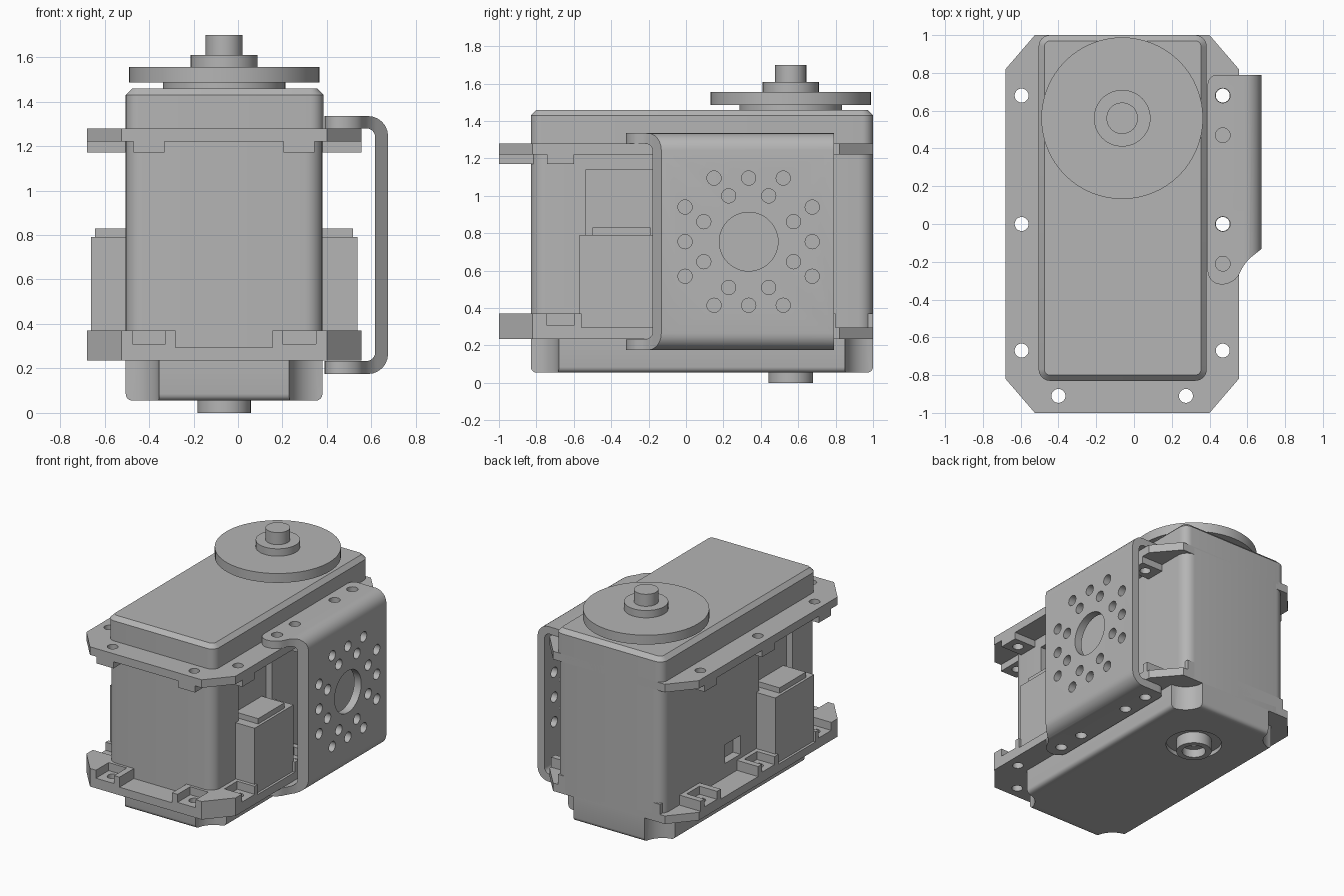
import bpy, bmesh, math
from mathutils import Vector, Matrix

if "Cube" in bpy.data.objects:
    bpy.data.objects.remove(bpy.data.objects["Cube"], do_unlink=True)

grey = bpy.data.materials.new("mid grey")
grey.use_nodes = True
COLOUR = (0.46, 0.46, 0.46, 1)
grey.diffuse_color = COLOUR
grey.node_tree.nodes["Principled BSDF"].inputs["Base Color"].default_value = COLOUR

CX, SHAFT_Y = -0.0625, 0.56      # centre line of the case, shaft position
X0, X1, Y0, Y1 = -0.505, 0.38, -0.83, 1.0


def prism(bm, pts, axis, lo, hi):
    """Extrude a 2D outline along an axis."""
    place = {"x": lambda a, b, h: (h, a, b),
             "y": lambda a, b, h: (a, h, b),
             "z": lambda a, b, h: (a, b, h)}[axis]
    low = [bm.verts.new(place(a, b, lo)) for a, b in pts]
    high = [bm.verts.new(place(a, b, hi)) for a, b in pts]
    n = len(pts)
    faces = [bm.faces.new(low), bm.faces.new(high)]
    for i in range(n):
        j = (i + 1) % n
        faces.append(bm.faces.new((low[i], low[j], high[j], high[i])))
    bmesh.ops.recalc_face_normals(bm, faces=faces)


def rounded(pts, radii, steps=6):
    """Round the corners of an outline with quadratic arcs."""
    out = []
    for i, p in enumerate(pts):
        p = Vector(p)
        r = radii[i] if isinstance(radii, (list, tuple)) else radii
        if r == 0:
            out.append(tuple(p))
            continue
        a = p + (Vector(pts[i - 1]) - p).normalized() * r
        b = p + (Vector(pts[(i + 1) % len(pts)]) - p).normalized() * r
        w0 = math.sqrt(0.5)
        for k in range(steps + 1):
            t = k / steps
            u, v, w = (1 - t) ** 2, 2 * t * (1 - t) * w0, t * t
            out.append(tuple((a * u + p * v + b * w) / (u + v + w)))
    return out


def rect(a0, a1, b0, b1):
    return [(a0, b0), (a1, b0), (a1, b1), (a0, b1)]


def circle(a, b, r, n=32):
    return [(a + r * math.cos(2 * math.pi * k / n),
             b + r * math.sin(2 * math.pi * k / n)) for k in range(n)]


def box(bm, x0, x1, y0, y1, z0, z1):
    prism(bm, rect(x0, x1, y0, y1), "z", z0, z1)


def finish(name, bm):
    mesh = bpy.data.meshes.new(name)
    bm.to_mesh(mesh)
    bm.free()
    mesh.materials.append(grey)
    ob = bpy.data.objects.new(name, mesh)
    bpy.context.scene.collection.objects.link(ob)
    return ob


def boolean(ob, cutter_bm, operation="DIFFERENCE"):
    cutter = finish("cutter", cutter_bm)
    mod = ob.modifiers.new("cut", "BOOLEAN")
    mod.operation, mod.solver, mod.object = operation, "EXACT", cutter
    dg = bpy.context.evaluated_depsgraph_get()
    ob.data = bpy.data.meshes.new_from_object(ob.evaluated_get(dg))
    ob.modifiers.clear()
    bpy.data.objects.remove(cutter, do_unlink=True)


def bevel_level(bm, z, width, segments):
    """Bevel the edges lying at one height."""
    edges = [e for e in bm.edges if all(abs(v.co.z - z) < 1e-4 for v in e.verts)]
    bmesh.ops.bevel(bm, geom=edges, offset=width, segments=segments,
                    profile=0.5, affect="EDGES")


# Middle case with a shallow panel on each side and a small window
bm = bmesh.new()
prism(bm, rounded(rect(X0, X1, Y0, Y1), 0.08), "z", 0.24, 1.27)
case = finish("middle_case", bm)
cut = bmesh.new()
for x in (X0, X1):
    box(cut, x - 0.05, x + 0.05, -0.535, -0.14, 0.6, 1.14)
box(cut, X0 - 0.05, X0 + 0.06, 0.08, 0.26, 0.4, 0.54)
boolean(case, cut)

# Top cover with chamfered rim
bm = bmesh.new()
prism(bm, rounded(rect(X0, X1 + 0.005, Y0, Y1), 0.06), "z", 1.26, 1.46)
bevel_level(bm, 1.46, 0.03, 1)
finish("top_cover", bm)

# Bottom cover with scooped corners and a ring recess
bm = bmesh.new()
prism(bm, rounded(rect(X0, X1, Y0, Y1), 0.06), "z", 0.055, 0.25)
bevel_level(bm, 0.055, 0.03, 4)
cover = finish("bottom_cover", bm)
cut = bmesh.new()
for x in (X0, X1):
    for y in (Y0, Y1):
        prism(cut, circle(x, y, 0.15), "z", -0.1, 0.236)
prism(cut, circle(CX, SHAFT_Y, 0.19, 48), "z", -0.1, 0.085)
boolean(cover, cut)

# Bottom bearing hub with stepped bore
bm = bmesh.new()
prism(bm, circle(CX, SHAFT_Y, 0.12, 48), "z", 0, 0.15)
hub = finish("bottom_hub", bm)
for r, depth in ((0.08, 0.06), (0.035, 0.12)):
    cut = bmesh.new()
    prism(cut, circle(CX, SHAFT_Y, r), "z", -0.05, depth)
    boolean(hub, cut)

# Mounting flanges
HOLES = [(x, y) for x in (-0.595, 0.47) for y in (0.68, 0, -0.67)]
FRONT = [(-0.4, -0.91), (0.275, -0.91)]
L, R, C = -0.68, 0.555, 0.155
outline = [(L + C, -1), (R - C, -1), (R, -0.82), (R, 0.82),
           (R - C, 1), (L + C, 1), (L, 0.82), (L, -0.82)]


def drill():
    bm = bmesh.new()
    for x, y in HOLES + FRONT:
        prism(bm, circle(x, y, 0.037, 24), "z", 0.1, 1.4)
    return bm


bm = bmesh.new()
prism(bm, outline, "z", 1.22, 1.28)
upper = finish("upper_flange", bm)
bm = bmesh.new()
for x, y in HOLES:
    a, b = (L, X0 + 0.02) if x < 0 else (X1 - 0.02, R)
    box(bm, a, b, y - 0.072, y + 0.072, 1.17, 1.24)
for x, y in FRONT:
    box(bm, x - 0.07, x + 0.07, -1, Y0 + 0.02, 1.17, 1.24)
boolean(upper, bm, "UNION")
boolean(upper, drill())

bm = bmesh.new()
prism(bm, outline, "z", 0.235, 0.37)
lower = finish("lower_flange", bm)
cut = bmesh.new()
# Low stretches between the raised mounts
for a, b in ((-0.8, X0 + 0.02), (X1 - 0.02, 0.8)):
    for y0, y1 in ((-0.56, -0.12), (0.12, 0.56), (0.8, 1.1)):
        box(cut, a, b, y0, y1, 0.295, 0.5)
box(cut, -0.28, 0.155, -1.1, Y0 + 0.02, 0.295, 0.5)
boolean(lower, cut)
cut = bmesh.new()
# Nut pockets open to the outside
for x, y in HOLES:
    a, b = (-0.8, x + 0.06) if x < 0 else (x - 0.06, 0.8)
    box(cut, a, b, y - 0.075, y + 0.075, 0.31, 0.5)
for x, y in FRONT:
    box(cut, x - 0.075, x + 0.075, -1.1, y + 0.06, 0.31, 0.5)
boolean(lower, cut)
boolean(lower, drill())

# Cable sockets on both sides
for name, x, s in (("right_socket", X0, -1), ("left_socket", X1, 1)):
    bm = bmesh.new()
    a, b = sorted((x - s * 0.06, x + s * 0.157))
    box(bm, a, b, -0.57, -0.11, 0.28, 0.79)
    a, b = sorted((x - s * 0.06, x + s * 0.137))
    box(bm, a, b, -0.5, -0.19, 0.78, 0.83)
    finish(name, bm)

# Output horn: collar, disc, boss and shaft
for name, r, z0, z1 in (("horn_collar", 0.275, 1.45, 1.49), ("horn_disc", 0.428, 1.485, 1.555),
                        ("horn_boss", 0.15, 1.55, 1.61), ("output_shaft", 0.083, 1.6, 1.7)):
    bm = bmesh.new()
    prism(bm, circle(CX, SHAFT_Y, r, 64), "z", z0, z1)
    finish(name, bm)

# Side bracket: bent strip trimmed by its plan outline
bm = bmesh.new()
strip = [(0.39, 0.175), (0.675, 0.175), (0.675, 1.335), (0.39, 1.335),
         (0.39, 1.28), (0.617, 1.28), (0.617, 0.233), (0.39, 0.233)]
prism(bm, rounded(strip, [0, 0.09, 0.09, 0, 0, 0.04, 0.04, 0]), "y", -0.4, 0.9)
bracket = finish("side_bracket", bm)
cut = bmesh.new()
plan = [(0.39, -0.32), (0.53, -0.32), (0.59, -0.2), (0.69, -0.12), (0.69, 0.79), (0.39, 0.79)]
prism(cut, rounded(plan, [0.07, 0.06, 0.04, 0, 0, 0.05]), "z", 0, 1.5)
boolean(bracket, cut, "INTERSECT")
cut = bmesh.new()
for y in (0.68, 0.47, 0, -0.21):
    prism(cut, circle(0.47, y, 0.039, 24), "z", 0, 1.5)
PY, PZ = 0.335, 0.755
prism(cut, circle(PY, PZ, 0.157, 48), "x", 0.56, 0.8)
for u, v in ((0.34, 0), (0.34, 0.185), (0.185, 0.34), (0.24, 0.107), (0.107, 0.245), ):
    for turn in ((1, 1), (-1, 1), (1, -1), (-1, -1)):
        if v == 0:   # the four axis holes
            a, b = (u * turn[0], 0) if turn[0] == turn[1] else (0, u * turn[0])
            a, b = (a, b)
        else:
            a, b = u * turn[0], v * turn[1]
        prism(cut, circle(PY + a, PZ + b, 0.038, 24), "x", 0.56, 0.8)
boolean(bracket, cut)

# Smooth the round surfaces, keep the edges sharp
bpy.ops.object.select_all(action="DESELECT")
for ob in bpy.context.scene.objects:
    if ob.type == "MESH":
        ob.select_set(True)
        bpy.context.view_layer.objects.active = ob
bpy.ops.object.shade_smooth_by_angle(angle=math.radians(30))
